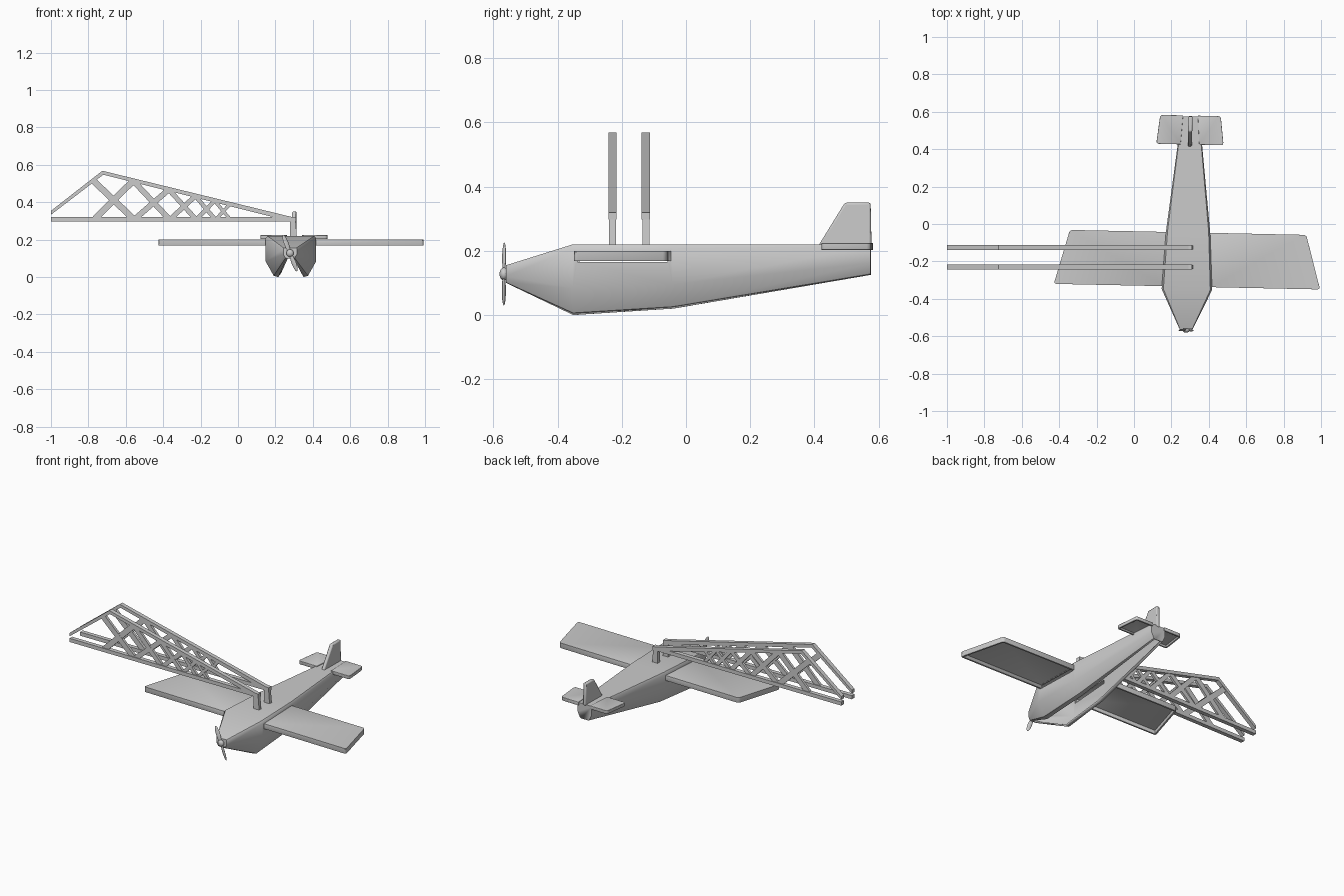
import bpy, bmesh
from math import radians, hypot
from mathutils import Matrix, Vector

if "Cube" in bpy.data.objects:
    bpy.data.objects.remove(bpy.data.objects["Cube"])

AXIS_X = 0.29            # plane's centreline
TURN = radians(-1.2)     # plane's slight turn about z


def finish(name, bm, on_plane=True, smooth=False):
    bmesh.ops.recalc_face_normals(bm, faces=bm.faces)
    me = bpy.data.meshes.new(name)
    bm.to_mesh(me)
    bm.free()
    ob = bpy.data.objects.new(name, me)
    bpy.context.collection.objects.link(ob)
    if on_plane:
        ob.location.x = AXIS_X
        ob.rotation_euler.z = TURN
    if smooth:
        bpy.ops.object.select_all(action='DESELECT')
        ob.select_set(True)
        bpy.context.view_layer.objects.active = ob
        bpy.ops.object.shade_smooth_by_angle(angle=radians(35))
    return ob


def prism(bm, pts, offset, skip=()):
    """Extrude a 3D polygon; skip lists side indices (or 'start') left open."""
    a = [bm.verts.new(p) for p in pts]
    b = [bm.verts.new(Vector(p) + Vector(offset)) for p in pts]
    n = len(pts)
    if 'start' not in skip:
        bm.faces.new(a)
    bm.faces.new(b[::-1])
    for i in range(n):
        if i not in skip:
            j = (i + 1) % n
            bm.faces.new((a[i], a[j], b[j], b[i]))


def solidify(ob, t):
    m = ob.modifiers.new("wall", 'SOLIDIFY')
    m.thickness, m.offset, m.use_even_offset = t, -1, True


def bevel(ob, w, seg=2):
    m = ob.modifiers.new("bevel", 'BEVEL')
    m.width, m.segments, m.limit_method = w, seg, 'ANGLE'
    m.angle_limit = radians(40)


# Fuselage: hollow shell, open along the belly
half = [(0.5, 0.0), (0.68, 0.03), (1.0, 0.38), (1.0, 0.94), (0.93, 1.0)]
section = half + [(-x, z) for x, z in reversed(half)]
stations = [(-0.56, 0.036, 0.10, 0.155), (-0.35, 0.135, 0.0, 0.22),
            (-0.04, 0.118, 0.02, 0.22), (0.575, 0.048, 0.125, 0.22)]
bm = bmesh.new()
rings = [[bm.verts.new((x * w, y, z0 + z * (z1 - z0))) for x, z in section]
         for y, w, z0, z1 in stations]
for r, s in zip(rings, rings[1:]):
    for i in range(len(section) - 1):
        bm.faces.new((r[i], r[i + 1], s[i + 1], s[i]))
bm.faces.new(rings[0])
bm.faces.new(rings[-1])
fuselage = finish("fuselage", bm, smooth=True)
solidify(fuselage, 0.01)

# Slot through the fuselage walls at the wing roots
bm = bmesh.new()
prism(bm, [(-0.3, -0.335, 0.165), (0.3, -0.335, 0.165),
           (0.3, -0.055, 0.165), (-0.3, -0.055, 0.165)], (0, 0, 0.024))
cutter = finish("wing_slot_cutter", bm)
cutter.hide_render = True
cutter.hide_viewport = True
m = fuselage.modifiers.new("slot", 'BOOLEAN')
m.operation, m.object, m.solver = 'DIFFERENCE', cutter, 'EXACT'


# Wings and tailplane: mirrored trays, open underneath and at the root
def tray(name, plan, z0, z1):
    bm = bmesh.new()
    prism(bm, [(x, y, z0) for x, y in plan], (0, 0, z1 - z0), skip=('start', 3))
    # round the two outer tip corners
    tips = [e for e in bm.edges
            if abs(e.verts[0].co.z - e.verts[1].co.z) > 1e-4
            and e.verts[0].co.x > plan[0][0] + 0.05]
    bmesh.ops.bevel(bm, geom=tips, offset=0.014, segments=3,
                    profile=0.5, affect='EDGES')
    ob = finish(name, bm, smooth=True)
    solidify(ob, 0.01)
    bevel(ob, 0.004)
    ob.modifiers.new("mirror", 'MIRROR')


tray("wings", [(0.126, -0.335), (0.712, -0.335), (0.632, -0.045), (0.112, -0.045)], 0.168, 0.20)
tray("tailplane", [(0.05, 0.425), (0.18, 0.425), (0.162, 0.58), (0.04, 0.58)], 0.203, 0.224)

# Tail fin
bm = bmesh.new()
prism(bm, [(-0.011, y, z) for y, z in
           [(0.41, 0.212), (0.495, 0.35), (0.575, 0.35), (0.578, 0.212)]], (0.022, 0, 0))
fin = finish("tail_fin", bm, smooth=True)
bevel(fin, 0.006)

# Propeller: hub and two slim blades
bm = bmesh.new()
spin = Matrix.Translation((0, -0.567, 0.128)) @ Matrix.Rotation(radians(-21), 4, 'Y')
bmesh.ops.create_uvsphere(bm, u_segments=16, v_segments=10, radius=1,
                          matrix=spin @ Matrix.Diagonal((0.02, 0.014, 0.02, 1)))
for s in (1, -1):
    blade = (spin @ Matrix.Translation((0, 0, s * 0.055))
             @ Matrix.Rotation(s * radians(20), 4, 'Z')
             @ Matrix.Diagonal((0.013, 0.005, 0.05, 1)))
    bmesh.ops.create_uvsphere(bm, u_segments=12, v_segments=10, radius=1, matrix=blade)
finish("propeller", bm, smooth=True)


# Two lattice beams, each on a short post
def top_z(x):
    return 0.56 - 0.246 * (x + 0.725) if x > -0.725 else 0.56 + 0.78 * (x + 0.725)


def bar(bm, p, q, t, y, w):
    (x0, z0), (x1, z1) = p, q
    d = hypot(x1 - x0, z1 - z0)
    nx, nz = -(z1 - z0) / d * t / 2, (x1 - x0) / d * t / 2
    prism(bm, [(x0 + nx, y - w / 2, z0 + nz), (x1 + nx, y - w / 2, z1 + nz),
               (x1 - nx, y - w / 2, z1 - nz), (x0 - nx, y - w / 2, z0 - nz)], (0, w, 0))


bays = [-0.775, -0.56, -0.37, -0.228, -0.125, -0.045]
for name, y in (("front", -0.229), ("rear", -0.125)):
    bm = bmesh.new()
    w = 0.026
    # lower chord, then the bent upper chord, cut square at the far end
    for outline in (
            [(-1, 0.297), (0.31, 0.297), (0.31, 0.32), (-1, 0.32)],
            [(-1, 0.333), (-0.72, 0.547), (0.2, 0.318), (0.3, 0.305),
             (0.3, 0.318), (-0.725, 0.568), (-1, 0.354)]):
        prism(bm, [(x, y - w / 2, z) for x, z in outline], (0, w, 0))
    # crossed braces, slimmer toward the post
    for i, (a, b) in enumerate(zip(bays, bays[1:])):
        t = 0.034 - 0.004 * i
        bar(bm, (a, top_z(a) - 0.005), (b, 0.312), t, y, 0.016)
        bar(bm, (a + 0.01, 0.312), (b, top_z(b) - 0.005), t, y, 0.015)
    finish(name + "_lattice_beam", bm, on_plane=False)

    bm = bmesh.new()
    prism(bm, [(x, y - 0.011, z) for x, z in
               [(0.277, 0.212), (0.315, 0.212), (0.308, 0.30), (0.277, 0.30)]], (0, 0.022, 0))
    finish(name + "_beam_post", bm, on_plane=False)
